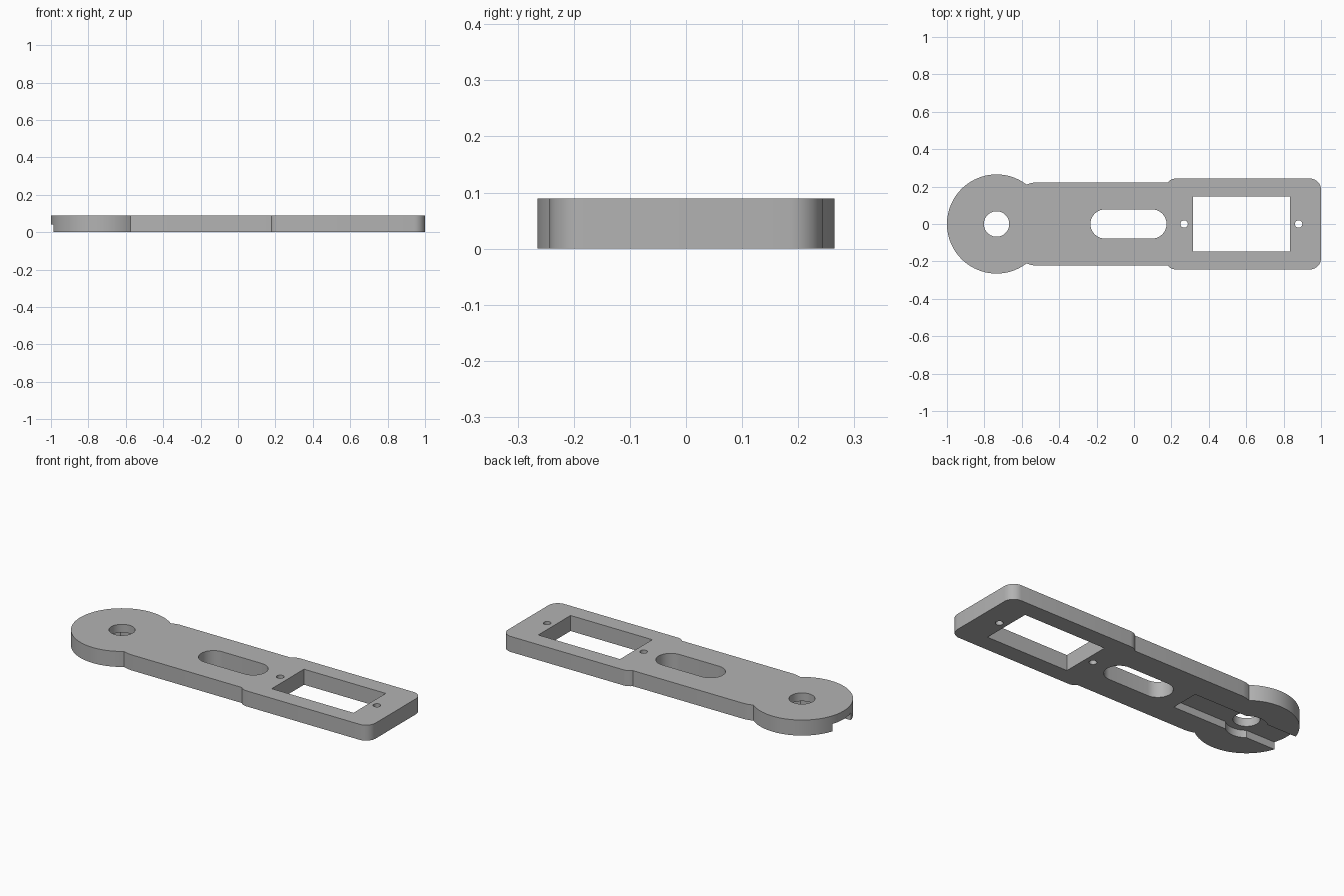
import bpy, bmesh
from math import sin, cos, pi, radians, atan2

if "Cube" in bpy.data.objects:
    bpy.data.objects.remove(bpy.data.objects["Cube"])

HEIGHT = 0.089
grey = bpy.data.materials.new("plain grey")
grey.diffuse_color = (0.45, 0.45, 0.45, 1)
grey.use_nodes = True
grey.node_tree.nodes["Principled BSDF"].inputs["Base Color"].default_value = grey.diffuse_color


def arc(cx, cy, r, a0, a1, n):
    """Points on an arc, angles in degrees."""
    return [(cx + r * cos(radians(a0 + (a1 - a0) * i / n)),
             cy + r * sin(radians(a0 + (a1 - a0) * i / n))) for i in range(n + 1)]


def prism(name, pts, z0, z1):
    """Extrude a closed outline from z0 to z1."""
    bm = bmesh.new()
    face = bm.faces.new([bm.verts.new((x, y, z0)) for x, y in pts])
    up = bmesh.ops.extrude_face_region(bm, geom=[face])["geom"]
    bmesh.ops.translate(bm, vec=(0, 0, z1 - z0),
                        verts=[v for v in up if isinstance(v, bmesh.types.BMVert)])
    bmesh.ops.recalc_face_normals(bm, faces=bm.faces)
    me = bpy.data.meshes.new(name)
    bm.to_mesh(me)
    bm.free()
    me.materials.append(grey)
    ob = bpy.data.objects.new(name, me)
    bpy.context.collection.objects.link(ob)
    return ob


def circle(cx, r, n):
    return arc(cx, 0, r, 0, 360, n)[:-1]


def rect(x0, x1, w):
    return [(x0, -w), (x1, -w), (x1, w), (x0, w)]


# Arm outline: half profile from the right end to the round end, then mirrored
HUB = -0.735
neck_angle = atan2(0.211, -0.575 - HUB) * 180 / pi
half = arc(0.94, 0.183, 0.06, 0, 90, 8)             # rounded end corner
half += arc(0.225, 0.183, 0.06, 90, 138, 5)         # shoulder
half += [(-0.525, 0.223), (-0.55, 0.219)]           # neck
half += arc(HUB, 0, 0.265, neck_angle, 180, 40)     # round end
outline = half + [(x, -y) for x, y in reversed(half[:-1])]
arm = prism("arm_plate", outline, 0, HEIGHT)

# Through openings
lo, hi = -0.1, 0.2
slot = arc(0.096, 0, 0.078, -90, 90, 20) + arc(-0.155, 0, 0.078, 90, 270, 20)
cutters = [
    prism("hub_hole_cutter", circle(HUB, 0.068, 40), lo, hi),
    prism("slot_cutter", slot, lo, hi),
    prism("window_cutter", rect(0.316, 0.834, 0.146), lo, hi),
    prism("screw_hole_cutter_inner", circle(0.268, 0.02, 20), lo, hi),
    prism("screw_hole_cutter_outer", circle(0.88, 0.02, 20), lo, hi),
    # Underside groove and its round recess
    prism("groove_cutter", rect(-1.2, -0.33, 0.083), lo, 0.042),
    prism("recess_cutter", circle(HUB, 0.108, 40), lo, 0.042),
]

bpy.context.view_layer.objects.active = arm
arm.select_set(True)
for c in cutters:
    c.hide_render = True
    mod = arm.modifiers.new(c.name, "BOOLEAN")
    mod.operation = "DIFFERENCE"
    mod.solver = "EXACT"
    mod.object = c
    bpy.ops.object.modifier_apply(modifier=mod.name)
for c in cutters:
    bpy.data.objects.remove(c)

bpy.ops.object.shade_smooth_by_angle(angle=radians(30))
